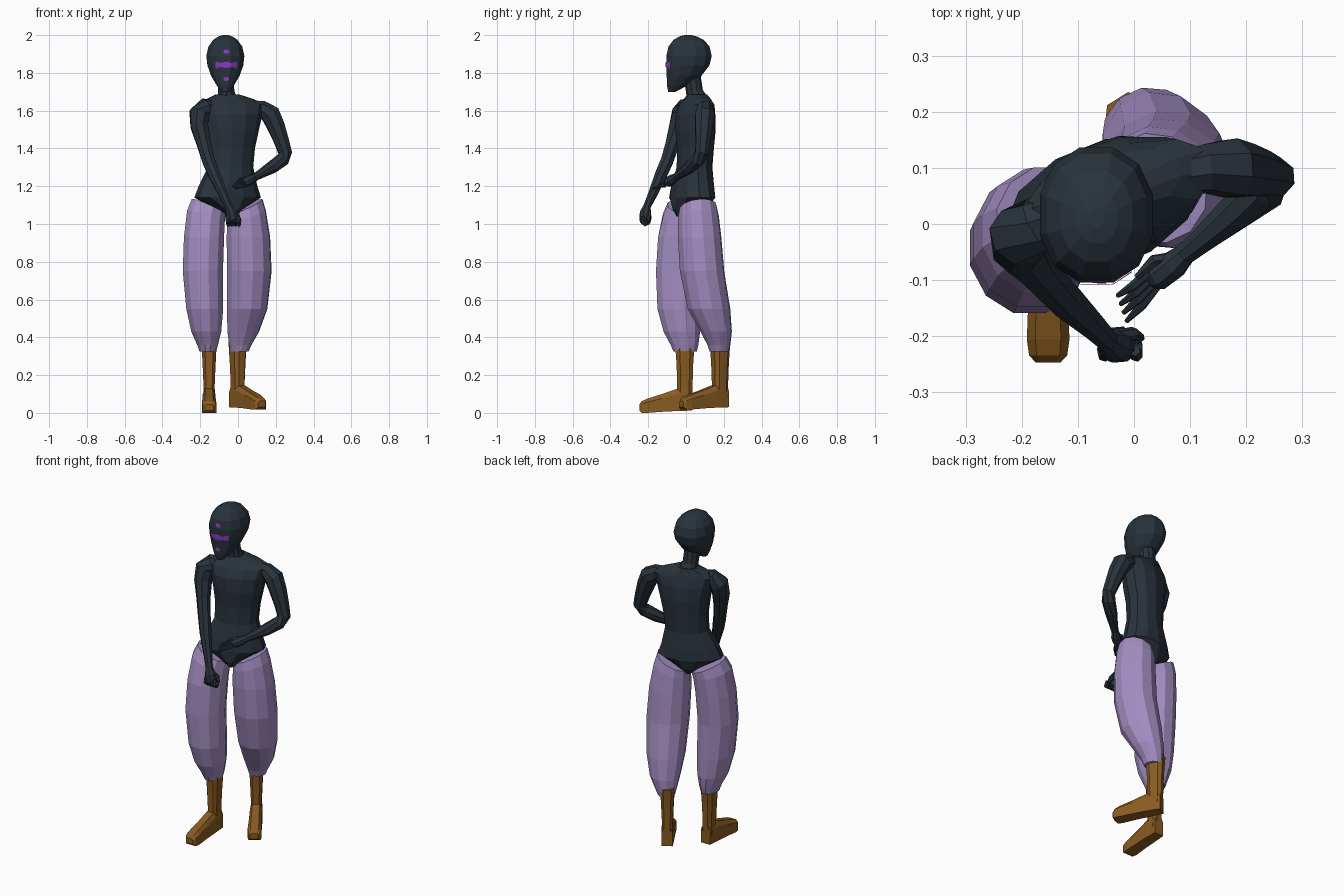
import bpy, bmesh, math
from mathutils import Vector, Matrix
from mathutils.bvhtree import BVHTree

if "Cube" in bpy.data.objects:
    bpy.data.objects.remove(bpy.data.objects["Cube"])


def material(name, rgb):
    m = bpy.data.materials.new(name)
    m.diffuse_color = (*rgb, 1)
    m.use_nodes = True
    m.node_tree.nodes["Principled BSDF"].inputs["Base Color"].default_value = m.diffuse_color
    return m


SLATE = material("dark slate", (0.022, 0.033, 0.045))
LILAC = material("lilac cloth", (0.37, 0.27, 0.54))
TAN = material("brown leather", (0.25, 0.105, 0.015))
PURPLE = material("bright purple", (0.27, 0.04, 0.55))


def finish(bm, name, mat):
    bmesh.ops.recalc_face_normals(bm, faces=bm.faces)
    me = bpy.data.meshes.new(name)
    bm.to_mesh(me)
    bm.free()
    me.materials.append(mat)
    ob = bpy.data.objects.new(name, me)
    bpy.context.collection.objects.link(ob)
    return ob


def loft(name, rings, mat):
    """Skin a list of equal-length point rings and cap both ends."""
    bm = bmesh.new()
    rows = [[bm.verts.new(p) for p in r] for r in rings]
    n = len(rows[0])
    for a, b in zip(rows, rows[1:]):
        for i in range(n):
            j = (i + 1) % n
            bm.faces.new((a[i], a[j], b[j], b[i]))
    bm.faces.new(rows[0][::-1])
    bm.faces.new(rows[-1])
    return finish(bm, name, mat)


def oval(z, cx, cy, rx, ry, yaw=0, n=12, power=2, tilt=(0, 0)):
    """Horizontal superellipse ring, optionally turned and tilted."""
    pts = []
    c, s = math.cos(math.radians(yaw)), math.sin(math.radians(yaw))
    for i in range(n):
        a = 2 * math.pi * (i + 0.5) / n
        u = math.copysign(abs(math.cos(a)) ** (2 / power), math.cos(a)) * rx
        v = math.copysign(abs(math.sin(a)) ** (2 / power), math.sin(a)) * ry
        x, y = u * c - v * s, u * s + v * c
        pts.append(Vector((cx + x, cy + y, z + x * tilt[0] + y * tilt[1])))
    return pts


def tube(name, path, mat, n=8):
    """Limb along a path of (x, y, z, radius)."""
    pts = [Vector(p[:3]) for p in path]
    rings = []
    for i, p in enumerate(pts):
        t = (pts[min(i + 1, len(pts) - 1)] - pts[max(i - 1, 0)]).normalized()
        side = t.cross(Vector((0.3, 1, 0.1))).normalized()
        up = side.cross(t)
        r = path[i][3]
        rings.append([p + (side * math.cos(k * math.tau / n) + up * math.sin(k * math.tau / n)) * r
                      for k in range(n)])
    return loft(name, rings, mat)


# Torso: twisted rings from crotch to collar (z, cx, cy, rx, ry, yaw)
torso = [(1.04, -.045, .02, .025, .075, 22), (1.08, -.05, .025, .075, .1, 22),
         (1.14, -.055, .033, .185, .112, 22), (1.20, -.053, .035, .162, .108, 22),
         (1.30, -.04, .045, .124, .092, 20), (1.40, -.035, .05, .128, .095, 20),
         (1.50, -.03, .05, .145, .104, 19), (1.58, -.03, .05, .165, .100, 19),
         (1.63, -.03, .055, .185, .080, 19), (1.66, -.042, .06, .135, .062, 19),
         (1.685, -.055, .06, .065, .052, 10)]
loft("torso", [oval(*r) for r in torso], SLATE)

# Neck
tube("neck", [(-.057, .065, 1.64, .06), (-.062, .045, 1.70, .045), (-.068, .03, 1.80, .045)], SLATE, 10)

# Head: narrow chin, full skull, flattened face (z, cy, rx, ry)
skull = [(1.70, -.075, .022, .02), (1.735, -.045, .048, .058), (1.785, -.01, .078, .095),
         (1.84, .01, .098, .118), (1.89, .016, .104, .124), (1.94, .016, .092, .112),
         (1.975, .014, .066, .083), (1.993, .012, .038, .048), (2.0, .01, .014, .018)]
head = loft("head", [oval(z, -.067, cy, rx, ry, 0, 12, 2.2) for z, cy, rx, ry in skull], SLATE)

# Face marks: thin plates laid on the face by ray casting
bm = bmesh.new()
bm.from_mesh(head.data)
face_tree = BVHTree.FromBMesh(bm)
bm.free()


def on_face(x, z):
    hit = face_tree.ray_cast(Vector((x, -1, z)), Vector((0, 1, 0)))[0]
    return (x, hit.y - 0.004, z)


bm = bmesh.new()
cols = []
for i in range(19):
    t = i / 9 - 1
    half = .009 + .007 * abs(math.cos(t * math.pi)) + (.003 if i % 2 else -.002)
    cols.append([bm.verts.new(on_face(-.062 + t * .058, 1.842 + k * half)) for k in (-1, 0, 1)])
for a, b in zip(cols, cols[1:]):
    for k in range(2):
        bm.faces.new((a[k], b[k], b[k + 1], a[k + 1]))
finish(bm, "face_band", PURPLE)
for label, z in (("brow_mark", 1.912), ("chin_mark", 1.768)):
    bm = bmesh.new()
    rim = [bm.verts.new(on_face(-.062 + .016 * math.cos(k * math.pi / 4), z + .011 * math.sin(k * math.pi / 4)))
           for k in range(8)]
    mid = bm.verts.new(on_face(-.062, z))
    for k in range(8):
        bm.faces.new((mid, rim[k], rim[(k + 1) % 8]))
    finish(bm, label, PURPLE)

# Baggy trouser legs (z, cx, cy, rx, ry), top ring tilted down to the crotch
right_leg = [(.325, -.16, -.005, .046, .064), (.36, -.161, -.008, .057, .076), (.43, -.168, -.022, .082, .1),
             (.55, -.176, -.038, .101, .117), (.75, -.186, -.043, .11, .12),
             (.93, -.18, -.03, .11, .122), (1.04, -.17, -.012, .103, .113), (1.09, -.155, .002, .092, .102)]
left_leg = [(.325, .008, .176, .048, .052), (.36, .012, .174, .06, .062), (.43, .028, .16, .085, .084),
            (.55, .048, .122, .108, .115), (.75, .06, .085, .12, .119),
            (.93, .055, .072, .117, .117), (1.04, .045, .066, .103, .11), (1.09, .038, .064, .092, .1)]
for name, rows, sign, yaw in (("right_trouser_leg", right_leg, -1, 0), ("left_trouser_leg", left_leg, 1, 25)):
    rings = []
    for k, r in enumerate(rows):
        w = (.45 if k == len(rows) - 1 else .3 if k == len(rows) - 2 else 0) * sign
        rings.append(oval(*r, yaw=yaw, n=12, tilt=(w, w * .3)))
    loft(name, rings, LILAC)


# Boots: square shaft plus wedge foot, built toe-forward then turned
def boot(side, x, y, yaw, lift):
    place = Matrix.Translation((x, y, lift)) @ Matrix.Rotation(math.radians(yaw), 4, 'Z')
    shaft = [oval(z, 0, 0, hx, hy, 0, 8, 3) for z, hx, hy in
             ((.06, .034, .04), (.14, .031, .043), (.25, .036, .046), (.36, .042, .054))]
    loft(side + "_boot_shaft", [[place @ p for p in r] for r in shaft], TAN)
    foot = []
    for fy, z0, z1, hx in ((.038, .012, .12, .03), (-.04, .01, .128, .034), (-.12, .006, .1, .035),
                           (-.2, 0, .075, .038), (-.228, 0, .062, .034), (-.241, .012, .045, .022)):
        b = (z1 - z0) * .25
        foot.append([place @ Vector((px, fy, pz)) for px, pz in
                     ((-hx, z0), (hx, z0), (hx, z1 - b), (hx * .6, z1), (-hx * .6, z1), (-hx, z1 - b))])
    loft(side + "_boot_foot", foot, TAN)


boot("right", -.153, -.006, 0, 0)
boot("left", -.002, .18, 32, .018)

# Arms: shoulder, elbow, wrist
tube("right_arm", [(-.11, .03, 1.625, .035), (-.17, .0, 1.618, .05), (-.205, -.022, 1.585, .056),
                   (-.205, -.042, 1.52, .05), (-.183, -.07, 1.43, .04), (-.156, -.1, 1.335, .036),
                   (-.125, -.133, 1.26, .034), (-.075, -.18, 1.15, .025), (-.045, -.21, 1.085, .02)], SLATE)
tube("left_arm", [(.06, .085, 1.62, .035), (.125, .098, 1.61, .045), (.172, .1, 1.58, .055),
                  (.2, .095, 1.52, .05), (.23, .09, 1.44, .042), (.25, .083, 1.375, .038),
                  (.235, .062, 1.34, .038), (.18, .02, 1.3, .034), (.12, -.03, 1.265, .024),
                  (.088, -.056, 1.247, .02)], SLATE)

# Right hand: loose fist with curled fingers and thumb
tube("right_palm", [(-.048, -.206, 1.095, .02), (-.036, -.215, 1.062, .031), (-.028, -.215, 1.025, .034),
                    (-.024, -.208, 1.0, .022)], SLATE)
for k in range(4):
    fx = -.056 + k * .019
    tube("right_finger_%d" % (k + 1), [(fx, -.225, 1.04, .011), (fx + .003, -.234, 1.012, .012),
                                       (fx + .005, -.215, .995, .01), (fx + .005, -.195, 1.005, .007)], SLATE, 6)
tube("right_thumb", [(-.03, -.2, 1.07, .012), (-.002, -.195, 1.045, .012), (.012, -.203, 1.015, .008)], SLATE, 6)

# Left hand: open palm with slightly spread fingers
tube("left_palm", [(.094, -.05, 1.25, .019), (.07, -.073, 1.236, .027), (.042, -.093, 1.222, .027),
                   (.03, -.1, 1.217, .018)], SLATE)
for k in range(4):
    t = k / 3
    base = Vector((.04 - .012 * (1 - t), -.085 - .025 * t, 1.232 - .028 * t))
    tip = Vector((-.03 + .016 * t, -.128 - .046 * t, 1.2 - .015 * t))
    mid = base.lerp(tip, .5) + Vector((0, -.004, .006))
    tube("left_finger_%d" % (k + 1), [(*base, .01), (*mid, .009), (*tip, .004)], SLATE, 6)
tube("left_thumb", [(.075, -.06, 1.235, .012), (.035, -.065, 1.243, .011), (.005, -.095, 1.235, .006)], SLATE, 6)
